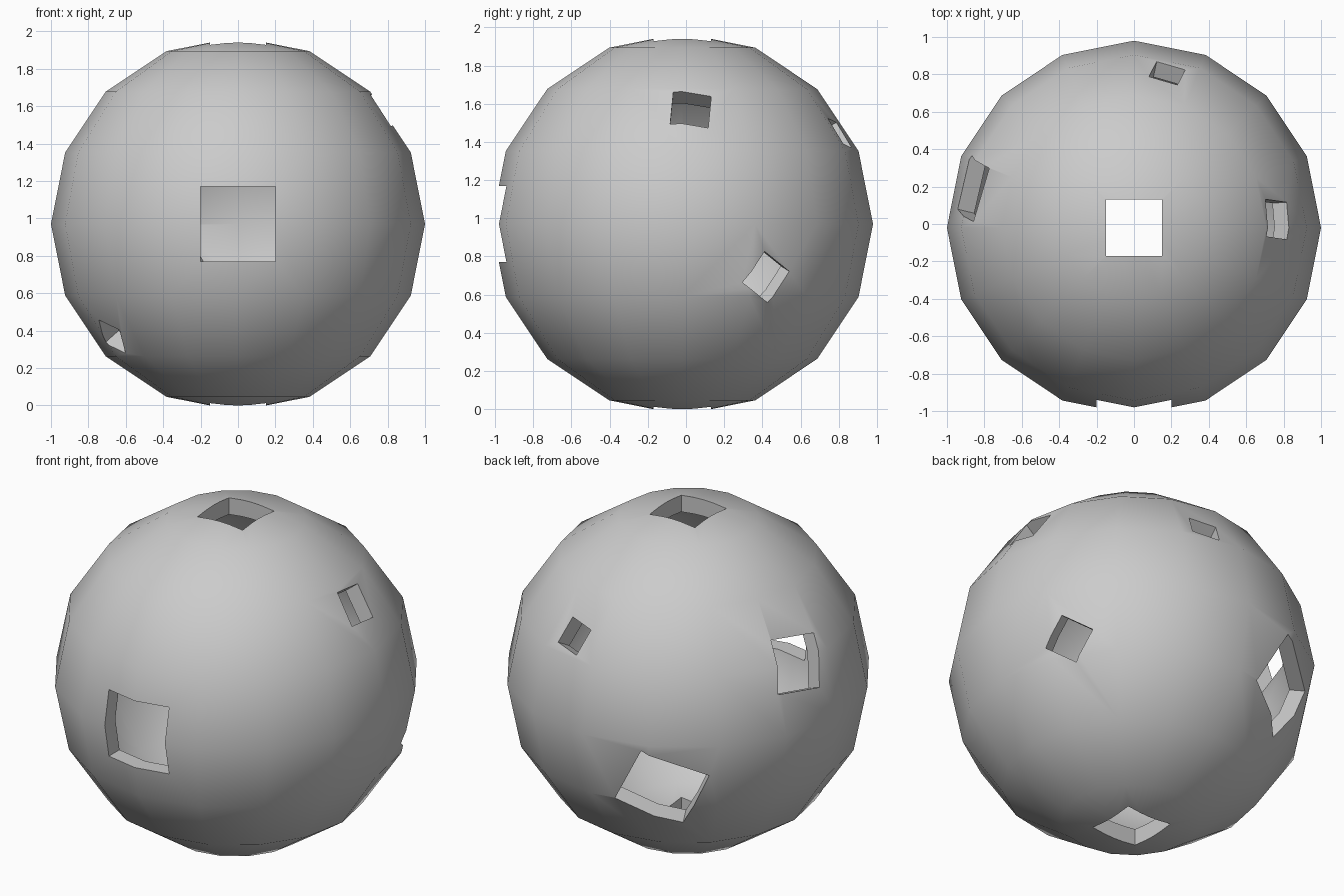
import bpy, bmesh
from mathutils import Vector, Matrix

if "Cube" in bpy.data.objects:
    bpy.data.objects.remove(bpy.data.objects["Cube"])

CENTRE = Vector((0, -0.02, 0.97))
THICK = 0.1

# hollow shell: coarse sphere thickened inwards
bm = bmesh.new()
bmesh.ops.create_uvsphere(bm, u_segments=16, v_segments=8, radius=1,
                          matrix=Matrix.Translation(CENTRE))
mesh = bpy.data.meshes.new("hollow_sphere")
bm.to_mesh(mesh)
bm.free()
shell = bpy.data.objects.new("hollow_sphere", mesh)
bpy.context.collection.objects.link(shell)
solid = shell.modifiers.new("wall", 'SOLIDIFY')
solid.thickness = THICK
solid.offset = -1

# square windows: (size, outward direction, direction of one edge)
windows = [
    (0.40, (0, -1, 0), (1, 0, 0)),                                # front
    (0.30, (0, 0, 1), (1, 0, 0)),                                 # top
    (0.30, (0, 0, -1), (1, 0, 0)),                                # bottom
    (0.20, (0.765, 0.045, 0.60), (0, 0.2, -0.02)),                # right, upper
    (0.20, (0.82, 0.443, -0.28), (-0.10, 0.124, -0.10)),          # right, lower
    (0.16, (0.178, 0.832, 0.48), (0.155, -0.048, 0.02)),          # back, upper
    (0.30, (-0.868, 0.211, 0.355), (0.072, 0.285, 0.046)),        # left
    (0.40, (-0.397, 0.82, -0.294), (-0.306, -0.203, -0.154)),     # back left, lower
    (0.16, (-0.671, -0.364, -0.60), (0.112, -0.105, -0.055)),     # front left, lower
]


def add_window(bm, size, axis, edge):
    w = Vector(axis).normalized()
    u = Vector(edge)
    u = (u - w * u.dot(w)).normalized()
    v = w.cross(u)
    rot = Matrix((u, v, w)).transposed().to_4x4()
    mat = Matrix.Translation(CENTRE + w) @ rot @ Matrix.Diagonal((size, size, 0.8, 1))
    bmesh.ops.create_cube(bm, size=1, matrix=mat)


bm = bmesh.new()
for win in windows:
    add_window(bm, *win)
cut_mesh = bpy.data.meshes.new("window_cutter")
bm.to_mesh(cut_mesh)
bm.free()
cutter = bpy.data.objects.new("window_cutter", cut_mesh)
bpy.context.collection.objects.link(cutter)
cutter.hide_render = True

# cut the windows, then drop the cutter
cut = shell.modifiers.new("windows", 'BOOLEAN')
cut.operation = 'DIFFERENCE'
cut.solver = 'EXACT'
cut.object = cutter
bpy.context.view_layer.objects.active = shell
shell.select_set(True)
for name in ("wall", "windows"):
    bpy.ops.object.modifier_apply(modifier=name)
bpy.data.objects.remove(cutter)
bpy.ops.object.shade_smooth_by_angle()
